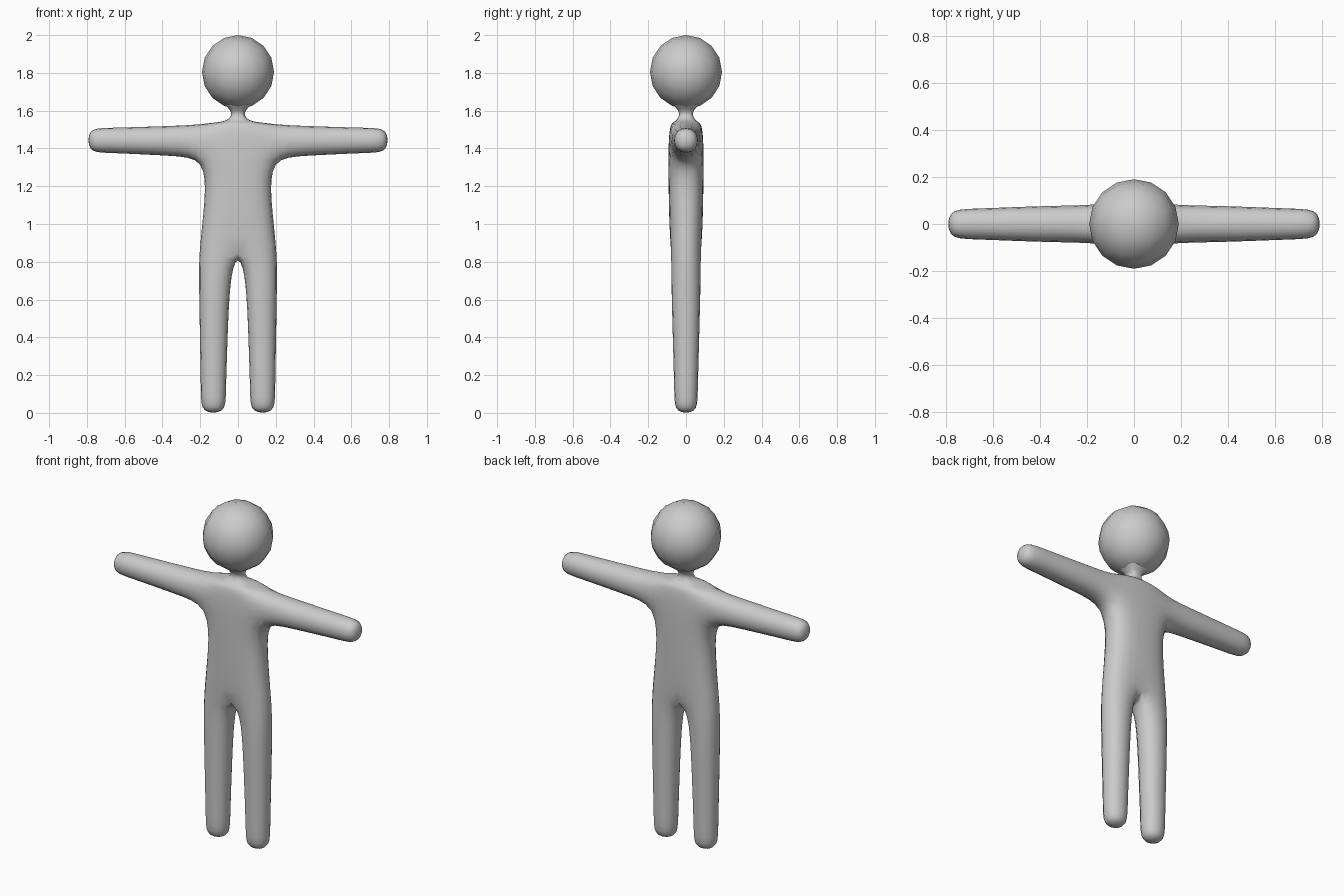
import bpy, bmesh, math

if "Cube" in bpy.data.objects:
    bpy.data.objects.remove(bpy.data.objects["Cube"])

grey = bpy.data.materials.new("plain grey")
grey.diffuse_color = (0.6, 0.6, 0.6, 1)
grey.use_nodes = True
grey.node_tree.nodes["Principled BSDF"].inputs["Base Color"].default_value = grey.diffuse_color


def finish(name, bm):
    bmesh.ops.recalc_face_normals(bm, faces=bm.faces)
    for f in bm.faces:
        f.smooth = True
    mesh = bpy.data.meshes.new(name)
    bm.to_mesh(mesh)
    bm.free()
    mesh.materials.append(grey)
    ob = bpy.data.objects.new(name, mesh)
    bpy.context.collection.objects.link(ob)
    return ob


bm = bmesh.new()


def ring(points):
    return [bm.verts.new(p) for p in points]


def half_section(z, x, d):
    """Half of a trunk section, open at the middle plane."""
    return ring([(0, -d, z), (x, -0.9 * d, z), (x, 0.9 * d, z), (0, d, z)])


def bridge(a, b, sides):
    for i in sides:
        j = (i + 1) % 4
        bm.faces.new((a[i], a[j], b[j], b[i]))


def limb(rings):
    for a, b in zip(rings, rings[1:]):
        bridge(a, b, range(4))
    bm.faces.new(rings[-1])


# Trunk and neck, bottom to top: height, half width, half depth
trunk = [half_section(*s) for s in (
    (0.85, 0.216, 0.088), (1.13, 0.180, 0.094), (1.34, 0.180, 0.098),
    (1.535, 0.190, 0.092), (1.538, 0.070, 0.060), (1.575, 0.030, 0.032),
    (1.61, 0.045, 0.045), (1.66, 0.110, 0.105))]
for i, (a, b) in enumerate(zip(trunk, trunk[1:])):
    bridge(a, b, (0, 2) if i == 2 else (0, 1, 2))   # side left open for the arm
bm.faces.new(trunk[-1])

# Leg: height, inner x, outer x, half depth
limb([trunk[0]] + [
    ring([(xi, -d, z), (xo, -d, z), (xo, d, z), (xi, d, z)])
    for z, xi, xo, d in ((0.70, 0.036, 0.214, 0.085), (0.40, 0.049, 0.208, 0.076),
                         (0.095, 0.059, 0.202, 0.067), (-0.007, 0.060, 0.201, 0.066))])

# Arm: distance out, centre height, half height, half depth
armpit, shoulder = trunk[2], trunk[3]
limb([[armpit[1], shoulder[1], shoulder[2], armpit[2]]] + [
    ring([(x, -d, c - h), (x, -d, c + h), (x, d, c + h), (x, d, c - h)])
    for x, c, h, d in ((0.34, 1.440, 0.086, 0.086), (0.70, 1.443, 0.071, 0.070),
                       (0.80, 1.443, 0.070, 0.068))])

body = finish("body", bm)
mirror = body.modifiers.new("mirror", 'MIRROR')
mirror.use_clip = True
sub = body.modifiers.new("smooth", 'SUBSURF')
sub.levels = sub.render_levels = 2

# Head: rounded cube with sixteen sides around
bm = bmesh.new()
bmesh.ops.create_cube(bm, size=2)
bmesh.ops.subdivide_edges(bm, edges=bm.edges[:], cuts=3, use_grid_fill=True)
for v in bm.verts:
    for k in range(3):
        v.co[k] = math.tan(v.co[k] * math.pi / 4)
    v.co.normalize()
    v.co = (v.co.x * 0.191, v.co.y * 0.191, 1.805 + v.co.z * 0.195)
finish("head", bm)
